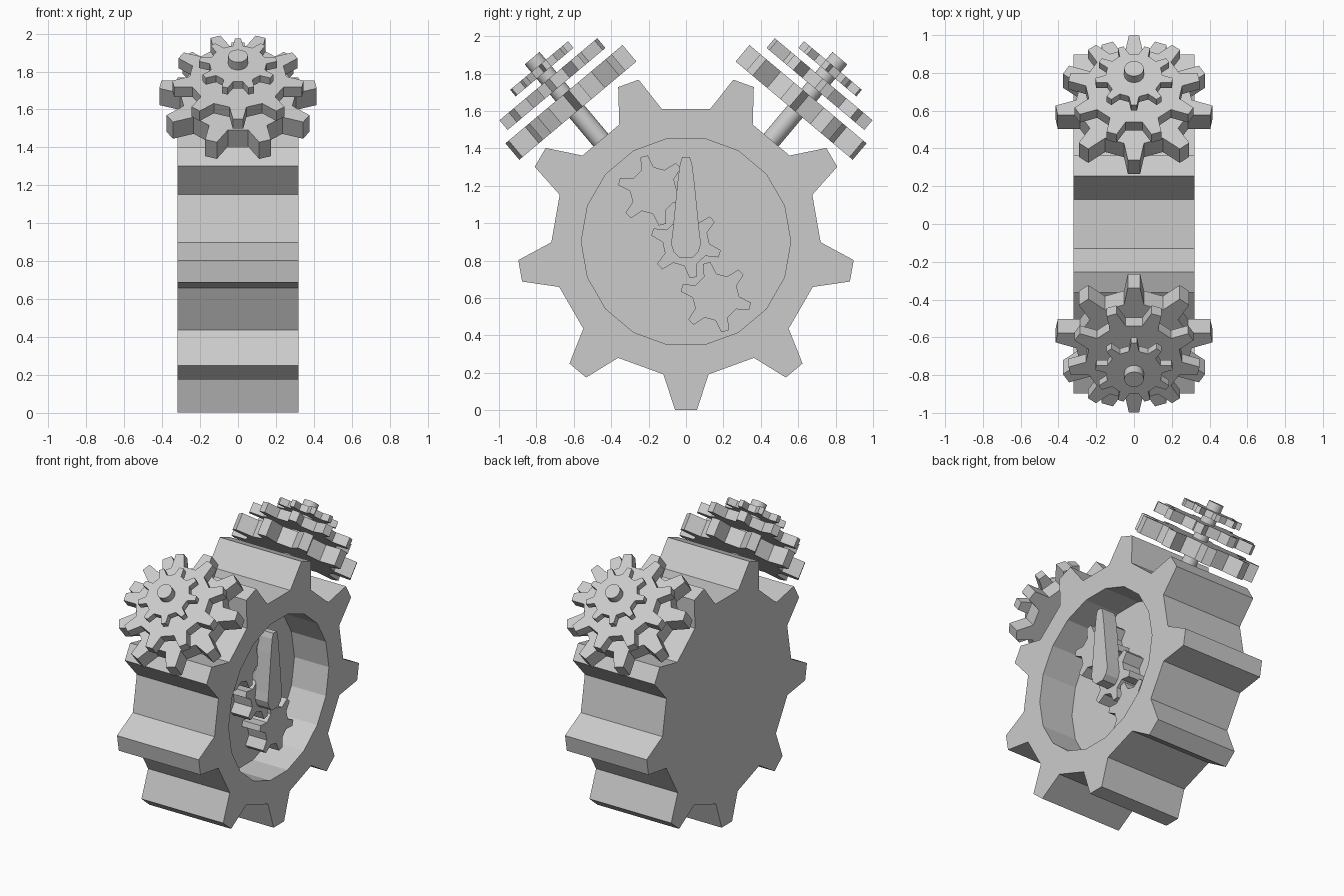
import bpy, bmesh
from math import sin, cos, radians, pi
from mathutils import Vector

if "Cube" in bpy.data.objects:
    bpy.data.objects.remove(bpy.data.objects["Cube"])


def prism(name, pts, frame, w0, w1):
    """Extrude a 2D outline along the third axis of frame (origin, u, v, w)."""
    o, u, v, w = (Vector(a) for a in frame)
    bm = bmesh.new()
    low, high = ([bm.verts.new(o + u * a + v * b + w * d) for a, b in pts] for d in (w0, w1))
    bm.faces.new(low)
    bm.faces.new(high)
    n = len(pts)
    for i in range(n):
        j = (i + 1) % n
        bm.faces.new((low[i], low[j], high[j], high[i]))
    bmesh.ops.recalc_face_normals(bm, faces=bm.faces)
    me = bpy.data.meshes.new(name)
    bm.to_mesh(me)
    bm.free()
    ob = bpy.data.objects.new(name, me)
    bpy.context.collection.objects.link(ob)
    return ob


def circle(r, n):
    return [(r * cos(2 * pi * i / n), r * sin(2 * pi * i / n)) for i in range(n)]


def gear(teeth, tip, root, start, tip_half, root_half):
    pts = []
    for k in range(teeth):
        a = start + 360 * k / teeth
        for r, d in ((root, -root_half), (tip, -tip_half), (tip, tip_half), (root, root_half)):
            t = radians(a + d)
            pts.append((r * cos(t), r * sin(t)))
    return pts


def face_frame(y, z):
    return (0, y, z), (0, 1, 0), (0, 0, 1), (1, 0, 0)


# Clock body: thick nine-tooth gear with a round recess in the +x face
body = prism("clock_body", gear(9, 0.902, 0.72, -90, 3.7, 9.7), face_frame(0, 0.902), -0.32, 0.32)
cutter = prism("recess_cutter", circle(0.56, 18), face_frame(0, 0.902), 0.05, 0.5)
cutter.hide_render = True
mod = body.modifiers.new("recess", "BOOLEAN")
mod.operation = "DIFFERENCE"
mod.solver = "EXACT"
mod.object = cutter
bpy.context.view_layer.objects.active = body
bpy.ops.object.modifier_apply(modifier=mod.name)
bpy.data.objects.remove(cutter)

# Three small gears on the recess floor
for name, y, z, start in (("upper_inner_gear", -0.175, 1.175, -15),
                          ("middle_inner_gear", 0.0, 0.895, -18),
                          ("lower_inner_gear", 0.16, 0.605, -15)):
    prism(name, gear(6, 0.19, 0.125, start, 6, 16), face_frame(y, z), 0.04, 0.19)

# Clock hand, rounded at the hub and tapered to the tip
half = [(0.035, 0.815), (0.065, 0.845), (0.08, 0.89), (0.072, 0.95), (0.045, 1.22), (0.032, 1.32), (0.02, 1.355)]
hand = half + [(-y, z) for y, z in reversed(half)]
prism("clock_hand", hand, face_frame(0, 0), 0.18, 0.29)

# Two stacked gear bells, mirrored front to back, on tilted rods
c, s = cos(radians(50)), sin(radians(50))
for side, label in ((-1, "front"), (1, "back")):
    frame = (0, 0, 0.902), (0, side * s, -c), (1, 0, 0), (0, side * c, s)
    rod = prism(label + "_bell_rod", circle(0.052, 16), frame, 0.65, 1.28)
    bpy.ops.object.select_all(action="DESELECT")
    rod.select_set(True)
    bpy.context.view_layer.objects.active = rod
    bpy.ops.object.shade_smooth_by_angle(angle=radians(35))
    for part, tip, root, start, w0, w1 in (("large", 0.417, 0.305, 180, 0.908, 1.023),
                                           ("medium", 0.348, 0.255, 0, 1.07, 1.138),
                                           ("small", 0.206, 0.15, 180, 1.18, 1.226)):
        prism(f"{label}_bell_{part}_gear", gear(9, tip, root, start, 4.5, 10), frame, w0, w1)
